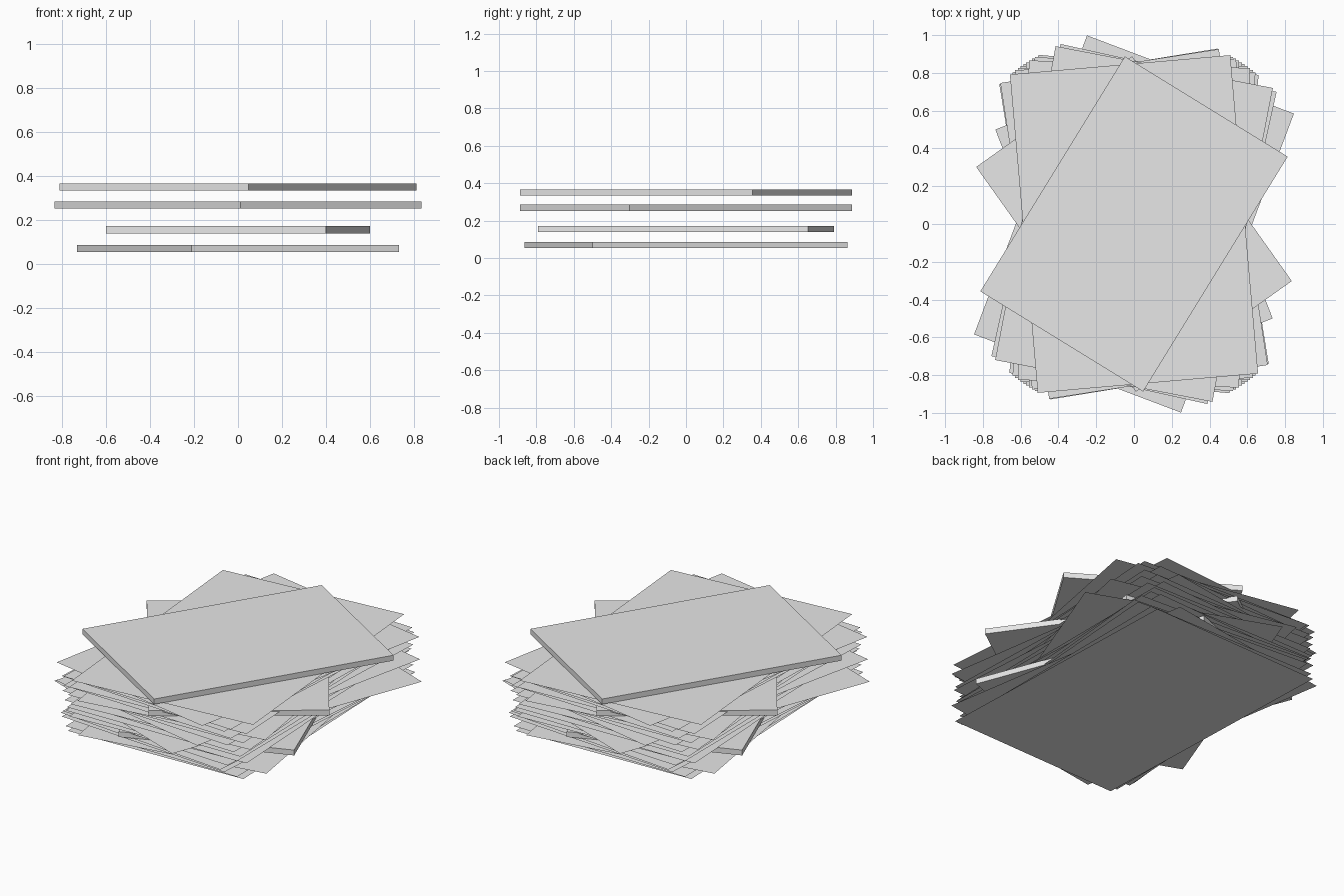
import bpy
import bmesh
from math import radians
from mathutils import Matrix

cube = bpy.data.objects.get("Cube")
if cube:
    bpy.data.objects.remove(cube, do_unlink=True)

# One plain paper colour
paper = bpy.data.materials.new("light_grey_paper")
paper.use_nodes = True
grey = (0.8, 0.8, 0.8, 1.0)
paper.diffuse_color = grey
paper.node_tree.nodes["Principled BSDF"].inputs["Base Color"].default_value = grey

SHEET = (1.171, 1.692)   # loose sheets
BOOK = (1.012, 1.46)     # thick bundles
THICK = 0.033
STEP = 0.0139


def add_page(name, size, z, angle, thickness=0.0):
    """A flat sheet, or a solid bundle when a thickness is given."""
    bm = bmesh.new()
    if thickness:
        bmesh.ops.create_cube(bm, size=1.0)
    else:
        bmesh.ops.create_grid(bm, x_segments=1, y_segments=1, size=0.5)
    bmesh.ops.transform(
        bm, verts=bm.verts,
        matrix=Matrix.Diagonal((size[0], size[1], thickness or 1.0, 1.0)))
    mesh = bpy.data.meshes.new(name)
    bm.to_mesh(mesh)
    bm.free()
    mesh.materials.append(paper)
    obj = bpy.data.objects.new(name, mesh)
    obj.location.z = z
    obj.rotation_euler.z = radians(angle)
    bpy.context.collection.objects.link(obj)


# Loose sheets by layer; None marks a layer taken by a thick bundle
turns = [2, 0, 9.2, -4, -5.2, None, -3, 3, 0, -20.7, 1, None, -1, 4,
         -12.5, -3, 2, 8.8, -2, None, 3, -4, -2, -10.9, 5]
for layer, turn in enumerate(turns):
    if turn is not None:
        add_page(f"paper_sheet_{layer + 1}", SHEET, layer * STEP, turn)

# Thick bundles between the sheets
bundles = [(0.07, 21.0), (0.155, -7.9), (0.268, 35.4), (0.35, -31.6)]
for i, (z, turn) in enumerate(bundles):
    add_page(f"thick_bundle_{i + 1}", BOOK, z, turn, THICK)
